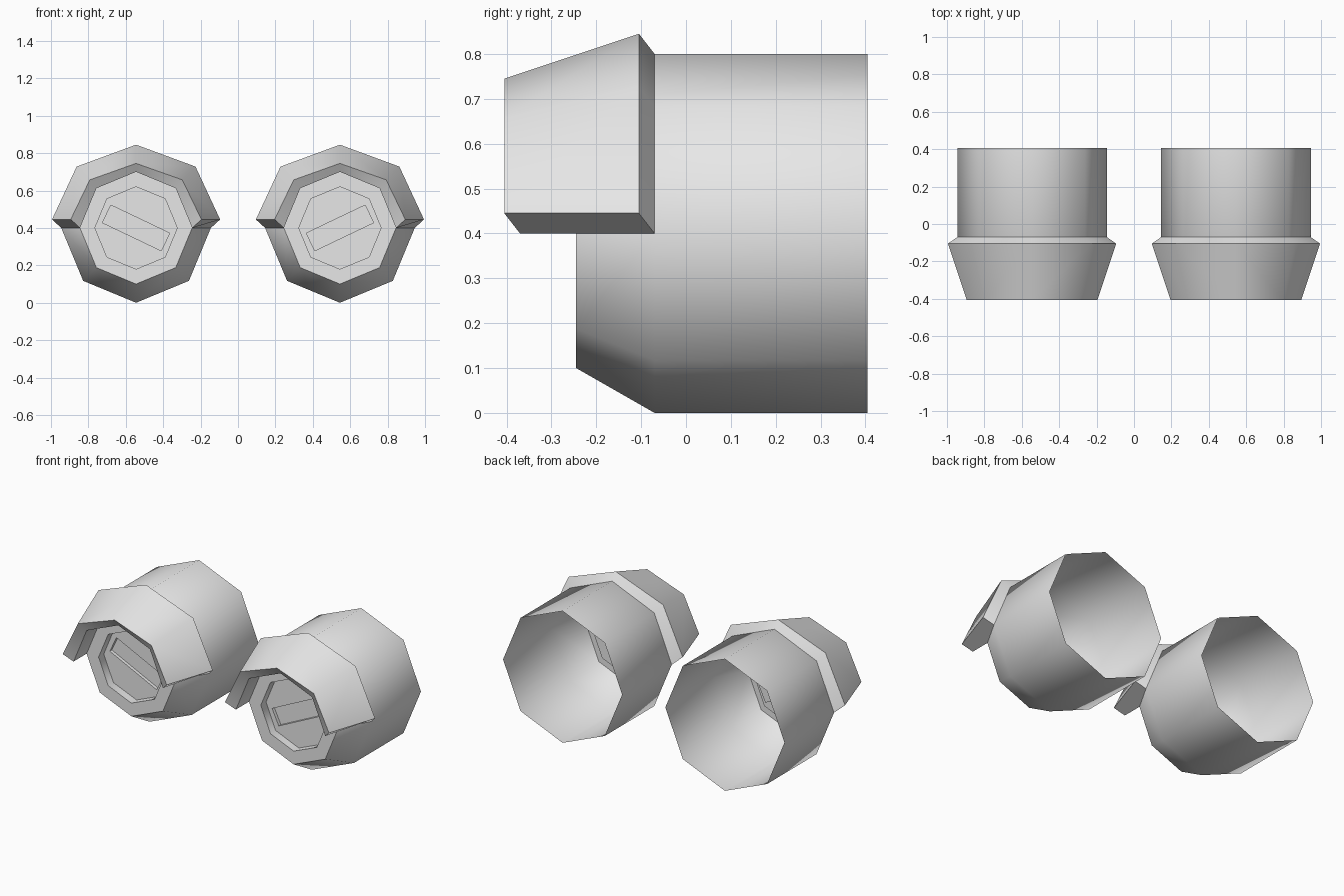
import bpy, bmesh
from math import sin, cos, pi, radians

cube = bpy.data.objects.get("Cube")
if cube:
    bpy.data.objects.remove(cube, do_unlink=True)

CX, CZ = -0.545, 0.4      # axis of the tube that gets mirrored

grey = bpy.data.materials.new("light_grey")
grey.use_nodes = True
grey.diffuse_color = (0.8, 0.8, 0.8, 1)
grey.node_tree.nodes["Principled BSDF"].inputs["Base Color"].default_value = (0.8, 0.8, 0.8, 1)


def arc(bm, y, r, count, off=0.0):
    """Octagon points around the tube axis, optionally pushed up and out."""
    return [bm.verts.new((CX + (r + off * 1.1) * cos(i * pi / 4), y,
                          CZ + off + r * sin(i * pi / 4))) for i in range(count)]


def skin(bm, a, b, closed):
    n = len(a)
    for i in range(n if closed else n - 1):
        j = (i + 1) % n
        bm.faces.new((a[i], a[j], b[j], b[i]))


def finish(bm, name):
    bmesh.ops.recalc_face_normals(bm, faces=bm.faces)
    mesh = bpy.data.meshes.new(name)
    bm.to_mesh(mesh)
    bm.free()
    obj = bpy.data.objects.new(name, mesh)
    bpy.context.collection.objects.link(obj)
    mesh.materials.append(grey)
    bpy.ops.object.select_all(action='DESELECT')
    obj.select_set(True)
    bpy.context.view_layer.objects.active = obj
    bpy.ops.object.shade_smooth_by_angle(angle=radians(50))
    obj.modifiers.new("mirror", 'MIRROR').use_mirror_merge = False
    return obj


# Tube: open back, tapered nose, flat rim and shallow recess
bm = bmesh.new()
rings = [arc(bm, y, r, 8) for y, r in
         ((0.405, 0.4), (-0.07, 0.4), (-0.245, 0.3), (-0.245, 0.22), (-0.195, 0.22))]
for a, b in zip(rings, rings[1:]):
    skin(bm, a, b, True)

# Recess floor with a slanted slot
tilt = radians(-25.5)
slots = []
for y in (-0.195, -0.175):
    slots.append([bm.verts.new((CX + u * cos(tilt) - v * sin(tilt), y,
                                CZ + u * sin(tilt) + v * cos(tilt)))
                  for u, v in ((-0.174, -0.052), (0.174, -0.052), (0.174, 0.052), (-0.174, 0.052))])
skin(bm, slots[0], slots[1], True)
bm.faces.new(slots[1])
edges = [bm.edges.get((loop[i - 1], loop[i])) for loop in (rings[-1], slots[0])
         for i in range(len(loop))]
bmesh.ops.triangle_fill(bm, edges=edges, use_beauty=True, normal=(0, -1, 0))
finish(bm, "tubes")

# Hood: thick half-octagon visor over the nose
bm = bmesh.new()
rows = [arc(bm, y, r, 5, off) for y, r, off in
        ((-0.07, 0.4, 0), (-0.105, 0.4, 0.045), (-0.405, 0.3, 0.045),
         (-0.37, 0.3, 0), (-0.245, 0.3, 0))]
for a, b in zip(rows, rows[1:]):
    skin(bm, a, b, False)
for end in (0, -1):
    bm.faces.new([row[end] for row in rows])
finish(bm, "hoods")
